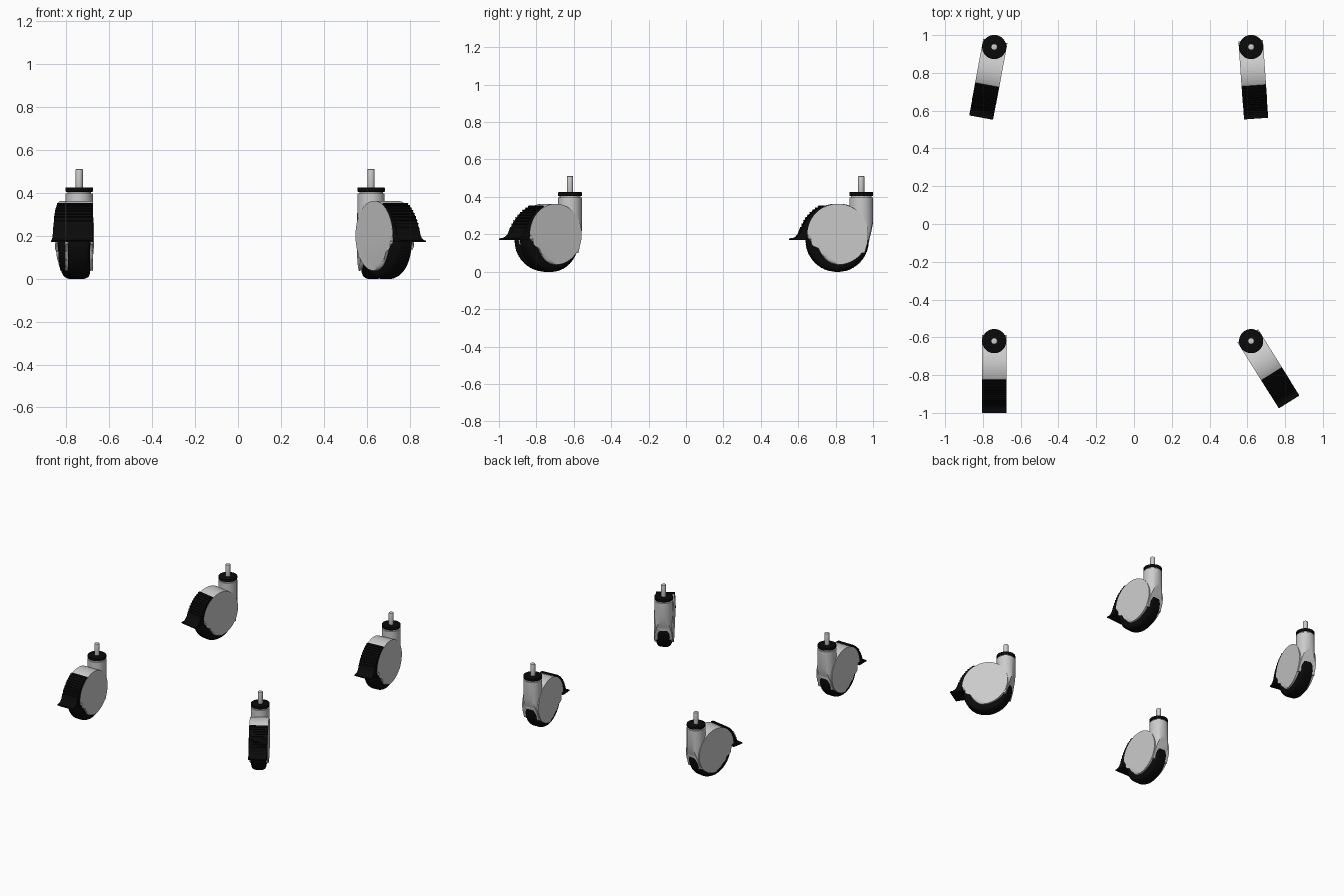
import bpy, bmesh, math
from mathutils import Matrix, Vector

if "Cube" in bpy.data.objects:
    bpy.data.objects.remove(bpy.data.objects["Cube"])

black = bpy.data.materials.new("black_rubber")
black.diffuse_color = (0.003, 0.003, 0.003, 1)
black.use_nodes = True
black.node_tree.nodes["Principled BSDF"].inputs["Base Color"].default_value = black.diffuse_color
scene = bpy.context.scene.collection


def make_mesh(bm, name, mat=None):
    bmesh.ops.recalc_face_normals(bm, faces=bm.faces)
    me = bpy.data.meshes.new(name)
    bm.to_mesh(me)
    bm.free()
    if mat:
        me.materials.append(mat)
    return me


def bevel_rims(bm, axis, limit, width, segs):
    edges = [e for e in bm.edges if all(abs(abs(v.co[axis]) - limit) < 1e-5 for v in e.verts)]
    bmesh.ops.bevel(bm, geom=edges, offset=width, segments=segs, profile=0.5, affect='EDGES')


def extrude_profile(points, half, bevel=0):
    """Side profile in (y, z), extruded to x = +-half."""
    bm = bmesh.new()
    left, right = ([bm.verts.new((x, y, z)) for y, z in points] for x in (-half, half))
    bm.faces.new(left)
    bm.faces.new(right[::-1])
    for i in range(len(points)):
        bm.faces.new((left[i], left[i - 1], right[i - 1], right[i]))
    if bevel:
        bevel_rims(bm, 0, half, bevel, 5)
    return bm


def disc(radius, half, center, bevel=0, segs=6, axle=False, sides=64):
    """Cylinder along z, or along x when axle is set."""
    bm = bmesh.new()
    bmesh.ops.create_cone(bm, cap_ends=True, segments=sides, radius1=radius, radius2=radius, depth=half * 2)
    if bevel:
        bevel_rims(bm, 2, half, bevel, segs)
    rot = Matrix.Rotation(math.pi / 2, 4, 'Y') if axle else Matrix()
    bmesh.ops.transform(bm, matrix=Matrix.Translation(center) @ rot, verts=bm.verts)
    return bm


def arc(r, a0, a1, n):
    return [(-0.13 + r * math.cos(math.radians(a0 + (a1 - a0) * i / n)),
             0.2 + r * math.sin(math.radians(a0 + (a1 - a0) * i / n))) for i in range(n + 1)]


# housing: round hood with a swept lower front edge
hood = arc(0.163, -90, 180, 54) + [(-0.29, 0.173), (-0.262, 0.163), (-0.245, 0.146), (-0.234, 0.125),
                                   (-0.219, 0.095), (-0.2, 0.069), (-0.178, 0.05), (-0.153, 0.04)]
hood_me = make_mesh(extrude_profile(hood, 0.065, 0.018), "hood")

# swivel column with a slanted lower back
bm = disc(0.0637, 0.148, (0, 0, 0.248))
bmesh.ops.bisect_plane(bm, geom=bm.verts[:] + bm.edges[:] + bm.faces[:],
                       plane_co=(0, 0.065, 0.28), plane_no=Vector((0, 0.16, -0.045)).normalized(),
                       clear_outer=True)
bmesh.ops.contextual_create(bm, geom=[e for e in bm.edges if e.is_boundary])
column_me = make_mesh(bm, "column")

# wheel channel, cut out of both hood and column
channel_me = make_mesh(disc(0.175, 0.053, (0, -0.13, 0.166), 0.02, 5, True), "channel")
cutter = bpy.data.objects.new("channel_cutter", channel_me)
cutter.hide_render = True
scene.objects.link(cutter)


def cut_channel(me, name):
    """Subtract the wheel channel, trying each solver until one gives a mesh."""
    o = bpy.data.objects.new(name + "_helper", me)
    scene.objects.link(o)
    mod = o.modifiers.new("channel", 'BOOLEAN')
    mod.object, mod.operation = cutter, 'DIFFERENCE'
    result = me
    for solver in ('EXACT', 'MANIFOLD', 'FLOAT'):
        mod.solver = solver
        bpy.context.view_layer.update()
        dg = bpy.context.evaluated_depsgraph_get()
        out = bpy.data.meshes.new_from_object(o.evaluated_get(dg), depsgraph=dg)
        if len(out.polygons) > 20:
            result = out
            break
    bpy.data.objects.remove(o)
    result.name = name
    return result


# brake pedal: ribbed shell over the front of the hood, ending in a toe tab
outer = []
ribs = 9
for i in range(ribs):
    a = 117 + 53 * i / ribs
    r = 0.172 + 0.020 * (i / ribs) ** 1.5
    for da, dr in ((0, 0), (3.6, 0), (4.0, 0.006), (5.5, 0.006)):
        outer += arc(r + dr, a + da, a + da, 1)[:1]
tab = [(-0.332, 0.205), (-0.345, 0.188), (-0.36, 0.18), (-0.38, 0.178), (-0.38, 0.17), (-0.297, 0.17)]
pedal_me = make_mesh(extrude_profile(outer + tab + arc(0.161, 176, 117, 20), 0.064), "brake_pedal", black)

parts = {
    "housing": cut_channel(hood_me, "housing"),
    "swivel_column": cut_channel(column_me, "swivel_column"),
    "brake_pedal": pedal_me,
    "wheel": make_mesh(disc(0.166, 0.051, (0, -0.13, 0.166), 0.03, 6, True), "wheel", black),
    "bearing_ring": make_mesh(disc(0.055, 0.006, (0, 0, 0.401)), "bearing_ring"),
    "top_cap": make_mesh(disc(0.064, 0.010, (0, 0, 0.415), 0.003, 2), "top_cap", black),
    "stem": make_mesh(disc(0.017, 0.05, (0, 0, 0.461), 0.003, 2, sides=32), "stem"),
}
bpy.data.objects.remove(cutter)

# four casters, each swivelled differently
placements = {"front_left": (-0.74, -0.62, 0), "front_right": (0.62, -0.62, 32),
              "back_left": (-0.74, 0.937, -10.5), "back_right": (0.62, 0.937, 4)}
bpy.ops.object.select_all(action='DESELECT')
for place, (x, y, turn) in placements.items():
    for part, me in parts.items():
        o = bpy.data.objects.new(f"{place}_{part}", me)
        o.location = (x, y, 0)
        o.rotation_euler.z = math.radians(turn)
        scene.objects.link(o)
        if place == "front_left":
            o.select_set(True)
            bpy.context.view_layer.objects.active = o
bpy.ops.object.shade_smooth_by_angle(angle=math.radians(30))
